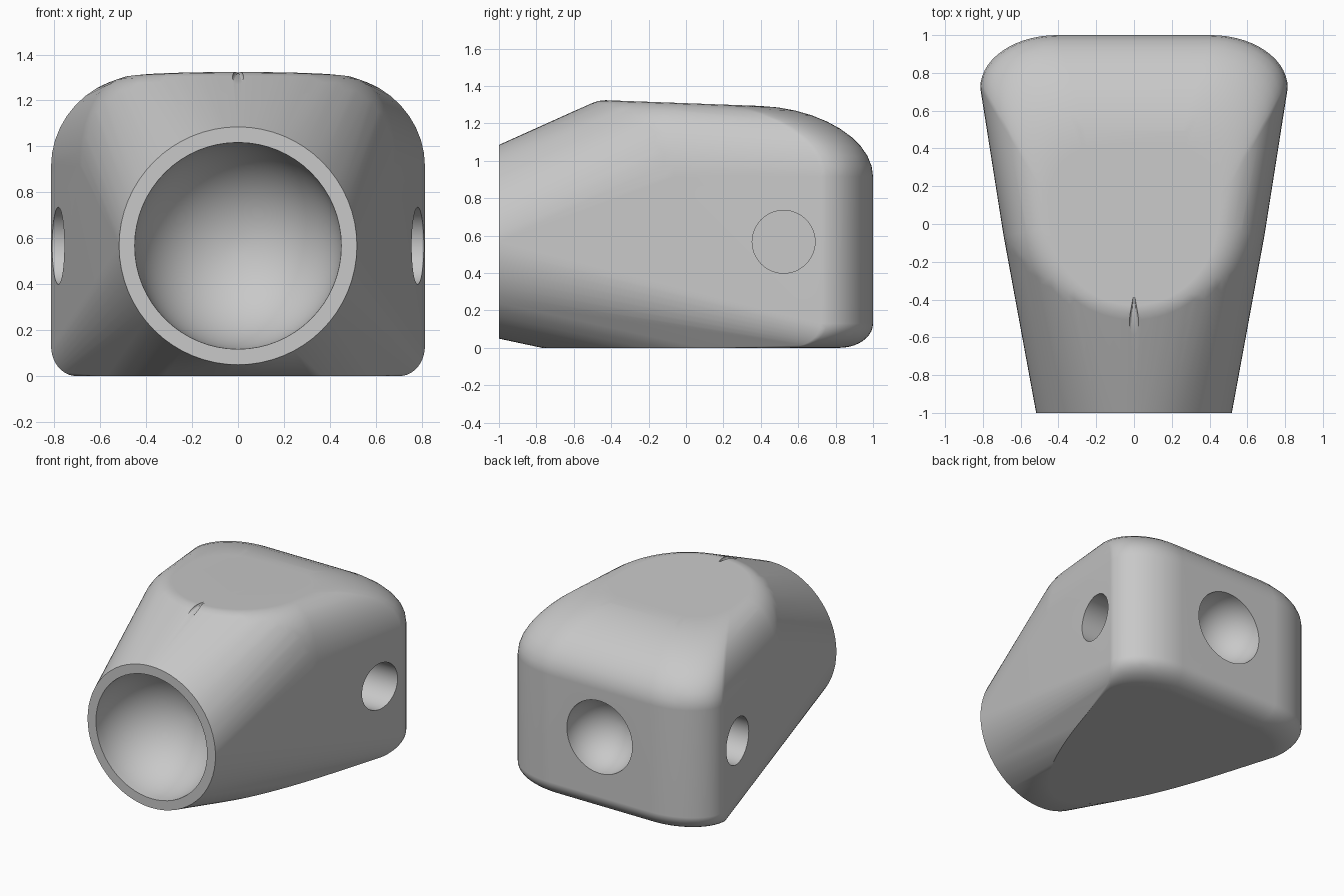
import bpy, bmesh
from math import sin, cos, pi, radians
from mathutils import Matrix, Vector

if "Cube" in bpy.data.objects:
    bpy.data.objects.remove(bpy.data.objects["Cube"])

mat = bpy.data.materials.new("plain_grey")
mat.use_nodes = True
grey = (0.58, 0.58, 0.58, 1)
mat.diffuse_color = grey
mat.node_tree.nodes["Principled BSDF"].inputs["Base Color"].default_value = grey

AXIS_Z = 0.567          # height shared by all the bores
MOUTH = 0.518           # outer radius of the front circle
WIDE = 0.814            # half width of the rear block
TAPER = (WIDE - MOUTH) / 1.72


def ring(w, back, height, n=14):
    """Rounded back corners of a plan outline, both sides."""
    pts = []
    for i in range(n + 1):
        a = pi / 2 * i / n
        pts.append((w / 2 * (1 + cos(a)), back - 0.28 + 0.28 * sin(a)))
    return [(s * x, y, height(y)) for x, y in pts for s in (1, -1)]


def arch(side, start, end, power, height, n=20):
    """Front end of a plan outline: ellipse for power 1, parabola for 2."""
    pts = []
    for i in range(n + 1):
        a = pi / 2 * i / n
        pts.append((side * cos(a), start - (start - end) * sin(a) ** power))
    return [(s * x, y, height(y)) for x, y in pts for s in (1, -1)]


# Body: hull around the front circle and the rounded rear block
points = [(MOUTH * cos(2 * pi * i / 64), -1, AXIS_Z + MOUTH * sin(2 * pi * i / 64))
          for i in range(64)]
steps = 10
for i in range(steps + 1):
    t = pi / 2 * i / steps
    k = 1 - cos(t)

    # Large fillet around the top
    def upper(y):
        return 0.915 + (0.393 - 0.037 * y) * sin(t)
    w, back = WIDE - 0.36 * k, 1 - 0.6 * k
    points += ring(w, back, upper)
    side = w - (TAPER - 0.09 * k) * (back - 0.33)
    points += arch(side, 0.05, -0.43 - 0.25 * cos(t), 1, upper)

    # Small fillet around the base
    def lower(y):
        return 0.13 * (1 - sin(t))
    points += ring(WIDE - 0.11 * k, 1 - 0.18 * k, lower)

# Flat underside, narrowing to the front in a parabola
points += arch(WIDE - 0.11, 0.54, -0.77, 2, lambda y: 0)

bm = bmesh.new()
for p in points:
    bm.verts.new(p)
bmesh.ops.remove_doubles(bm, verts=bm.verts, dist=0.0005)
hull = bmesh.ops.convex_hull(bm, input=bm.verts)
loose = {g for g in hull["geom_interior"] + hull["geom_unused"]
         if isinstance(g, bmesh.types.BMVert)}
bmesh.ops.delete(bm, geom=list(loose), context='VERTS')
bmesh.ops.dissolve_limit(bm, angle_limit=radians(0.3), verts=bm.verts, edges=bm.edges)
bmesh.ops.recalc_face_normals(bm, faces=bm.faces)
mesh = bpy.data.meshes.new("socket_body")
bm.to_mesh(mesh)
bm.free()
body = bpy.data.objects.new("socket_body", mesh)
bpy.context.collection.objects.link(body)
mesh.materials.append(mat)

bpy.ops.object.select_all(action='DESELECT')
bpy.context.view_layer.objects.active = body
body.select_set(True)


def cut(name, build):
    """Subtract the shape made by build from the body."""
    b = bmesh.new()
    build(b)
    bmesh.ops.recalc_face_normals(b, faces=b.faces)
    m = bpy.data.meshes.new(name)
    b.to_mesh(m)
    b.free()
    m.materials.append(mat)
    ob = bpy.data.objects.new(name, m)
    bpy.context.collection.objects.link(ob)
    ob.hide_render = True
    mod = body.modifiers.new(name, 'BOOLEAN')
    mod.operation = 'DIFFERENCE'
    mod.solver = 'EXACT'
    mod.object = ob
    bpy.ops.object.modifier_apply(modifier=name)
    bpy.data.objects.remove(ob)


def ball(y, r):
    place = Matrix.Translation((0, y, AXIS_Z)) @ Matrix.Rotation(pi / 2, 4, 'X')
    return lambda b: bmesh.ops.create_uvsphere(
        b, u_segments=64, v_segments=32, radius=r, matrix=place)


def cone(centre, axis, r1, r2, depth, seg):
    turn = Vector((0, 0, 1)).rotation_difference(Vector(axis)).to_matrix().to_4x4()
    return lambda b: bmesh.ops.create_cone(
        b, cap_ends=True, segments=seg, radius1=r1, radius2=r2, depth=depth,
        matrix=Matrix.Translation(centre) @ turn)


# Round sockets in front and back, blind holes in the sides, sight notch on top
cut("front_socket", ball(-1, 0.45))
cut("back_socket", ball(1, 0.265))
for s in (1, -1):
    cut("side_hole", cone((s * 0.7, 0.522, AXIS_Z), (s, 0, 0), 0.168, 0.168, 0.6, 48))
cut("top_notch", cone((0, -0.5, 1.317), (0, 1, 0.08), 0.045, 0.004, 0.24, 24))

# Smooth shading led by the large faces
bpy.ops.object.shade_smooth_by_angle(angle=radians(30))
weighted = body.modifiers.new("weighted_normals", 'WEIGHTED_NORMAL')
weighted.keep_sharp = True
